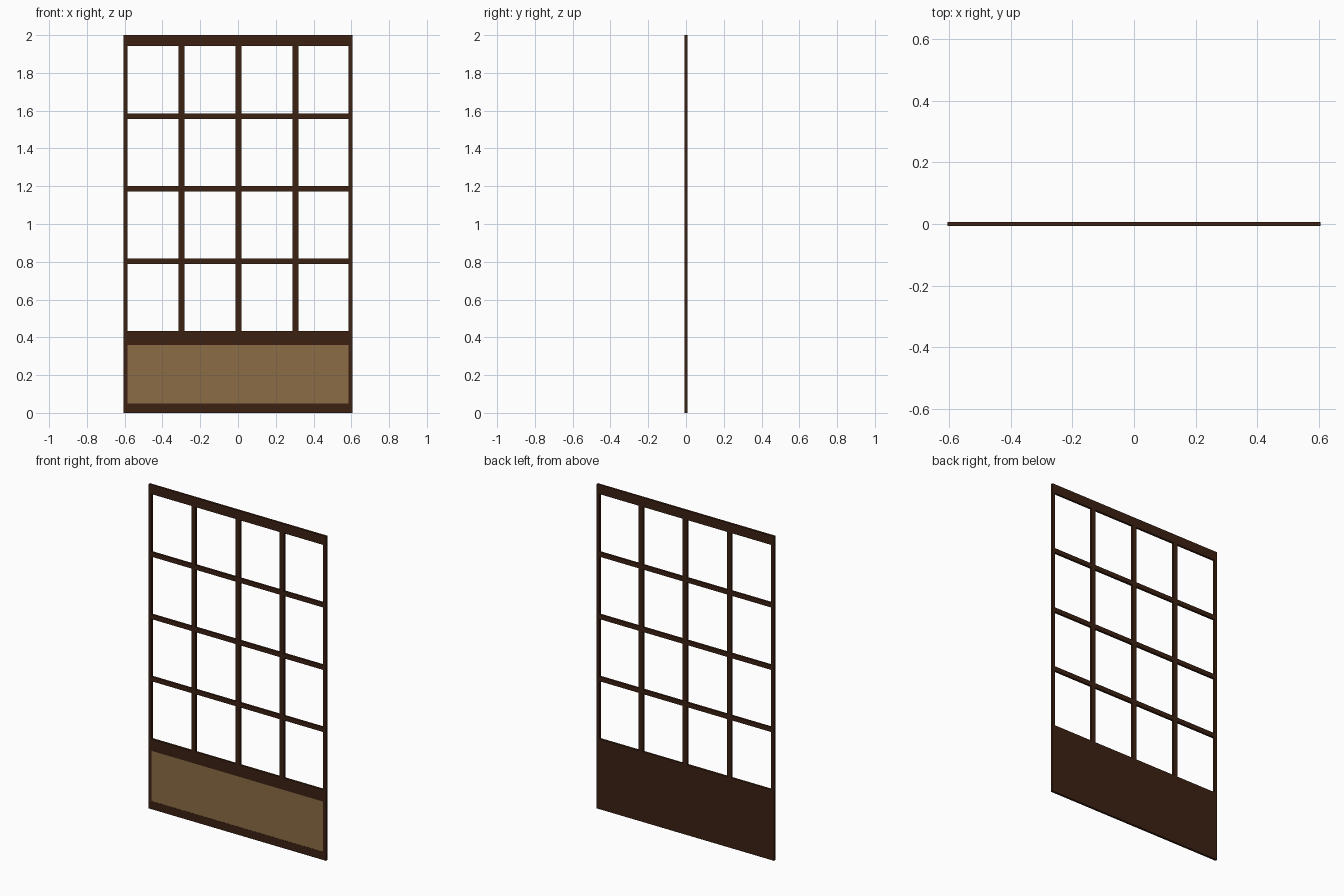
import bpy

if "Cube" in bpy.data.objects:
    bpy.data.objects.remove(bpy.data.objects["Cube"])


def material(name, color):
    m = bpy.data.materials.new(name)
    m.diffuse_color = (*color, 1)
    m.use_nodes = True
    m.node_tree.nodes["Principled BSDF"].inputs["Base Color"].default_value = m.diffuse_color
    return m


dark = material("dark_wood", (0.045, 0.015, 0.006))
tan = material("tan_panel", (0.26, 0.15, 0.06))


def box(name, x0, x1, y0, y1, z0, z1, mat):
    bpy.ops.mesh.primitive_cube_add(size=1)
    o = bpy.context.object
    o.name = name
    o.location = ((x0 + x1) / 2, (y0 + y1) / 2, (z0 + z1) / 2)
    o.scale = (x1 - x0, y1 - y0, z1 - z0)
    bpy.ops.object.transform_apply(location=True, rotation=False, scale=True)
    o.data.materials.append(mat)
    return o


W, IN, D = 0.605, 0.585, 0.0068   # outer half width, inner half width, half depth

# Outer stiles
box("left_stile", -W, -IN, -D, D, 0, 2, dark)
box("right_stile", IN, W, -D, D, 0, 2, dark)

# Rails between the stiles
for name, z0, z1 in (("bottom_rail", 0, 0.05),
                     ("middle_rail", 0.36, 0.433),
                     ("top_rail", 1.943, 2)):
    box(name, -IN, IN, -D, D, z0, z1, dark)

# Lattice: full-height uprights with short crossbars fitted between them
uprights = [-0.299, 0.003, 0.304]
H = 0.015
for i, x in enumerate(uprights):
    box(f"upright_bar_{i}", x - H, x + H, -D, D, 0.433, 1.943, dark)

starts = [-IN] + [x + H for x in uprights]
ends = [x - H for x in uprights] + [IN]
for z in (0.803, 1.186, 1.571):
    for x0, x1 in zip(starts, ends):
        box("cross_bar", x0, x1, -D, D, z - 0.014, z + 0.014, dark)

# Lower panel: tan face on the front, dark backing flush with the rear
box("panel_face", -IN, IN, -D + 0.0008, 0, 0.05, 0.36, tan)
box("panel_backing", -IN, IN, 0, D, 0.05, 0.36, dark)
